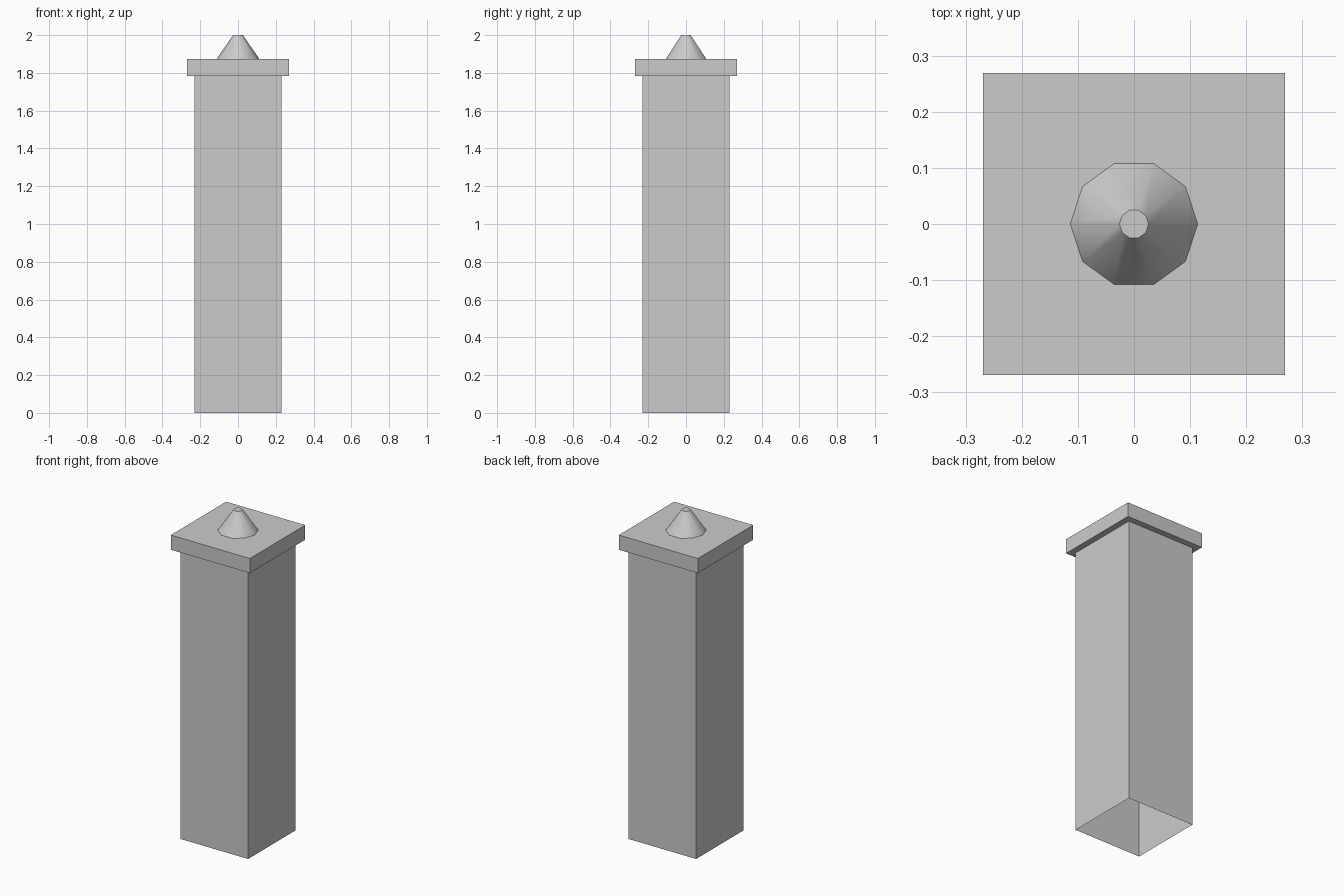
import bpy, bmesh
from mathutils import Matrix

if "Cube" in bpy.data.objects:
    bpy.data.objects.remove(bpy.data.objects["Cube"])


def finish(name, bm):
    mesh = bpy.data.meshes.new(name)
    bm.to_mesh(mesh)
    bm.free()
    obj = bpy.data.objects.new(name, mesh)
    bpy.context.collection.objects.link(obj)
    return obj


def square_block(name, half, z0, z1, open_bottom=False):
    bm = bmesh.new()
    m = Matrix.Translation((0, 0, (z0 + z1) / 2)) @ Matrix.Diagonal((2 * half, 2 * half, z1 - z0, 1))
    bmesh.ops.create_cube(bm, size=1, matrix=m)
    bm.normal_update()
    if open_bottom:
        ends = [f for f in bm.faces if abs(f.normal.z) > 0.9]
        bmesh.ops.delete(bm, geom=ends, context='FACES_ONLY')
    return finish(name, bm)


# Hollow post shaft, open underneath, closed by the cap slab
square_block("post_shaft", 0.231, 0.0, 1.783, open_bottom=True)
square_block("post_cap", 0.269, 1.783, 1.873)

# Ten-sided blunt finial with smooth sides and a flat tip
bpy.ops.mesh.primitive_cone_add(vertices=10, radius1=0.1135, radius2=0.026,
                                depth=0.127, location=(0, 0, 1.9365),
                                rotation=(0, 0, 1.5707963))
finial = bpy.context.object
finial.name = "finial"
bpy.ops.object.shade_smooth_by_angle(angle=0.7)
